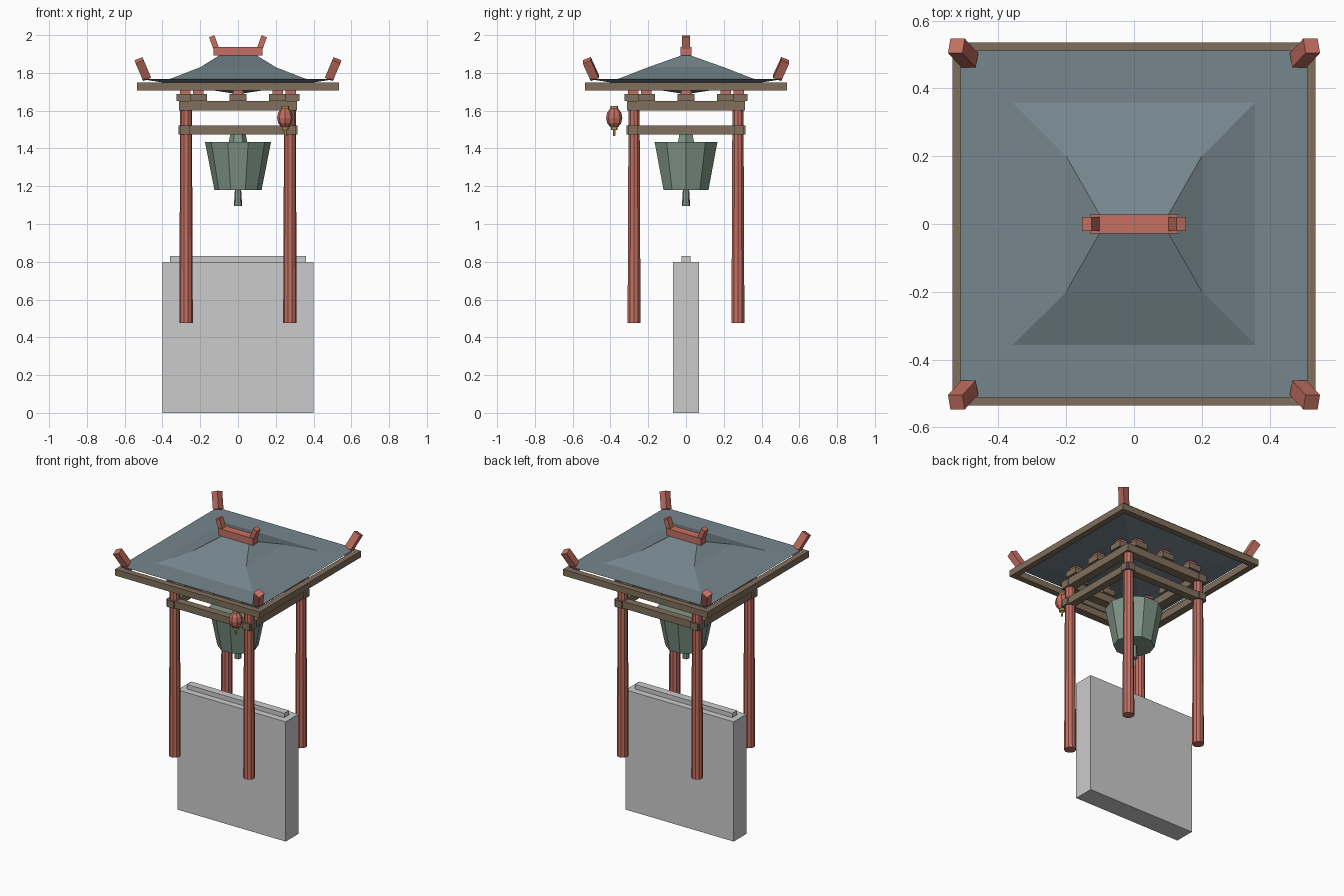
import bpy, bmesh
from math import pi, cos, sin

if "Cube" in bpy.data.objects:
    bpy.data.objects.remove(bpy.data.objects["Cube"])

def material(name, rgb):
    m = bpy.data.materials.new(name)
    m.diffuse_color = (*rgb, 1)
    m.use_nodes = True
    m.node_tree.nodes["Principled BSDF"].inputs["Base Color"].default_value = m.diffuse_color
    return m

RED = material("red_lacquer", (0.55, 0.16, 0.12))
WOOD = material("brown_wood", (0.22, 0.16, 0.11))
SLATE = material("slate", (0.18, 0.24, 0.27))
BRONZE = material("green_bronze", (0.22, 0.31, 0.25))
BRASS = material("brass", (0.6, 0.45, 0.12))

def finish(name, bm, mat, loc=(0, 0, 0), rot=(0, 0, 0)):
    bmesh.ops.recalc_face_normals(bm, faces=bm.faces)
    me = bpy.data.meshes.new(name)
    bm.to_mesh(me)
    bm.free()
    ob = bpy.data.objects.new(name, me)
    ob.location, ob.rotation_euler = loc, rot
    if mat:
        me.materials.append(mat)
    bpy.context.collection.objects.link(ob)
    return ob

def box(name, loc, size, mat=None, rot=(0, 0, 0)):
    bm = bmesh.new()
    bmesh.ops.create_cube(bm, size=1)
    bmesh.ops.scale(bm, vec=size, verts=bm.verts)
    return finish(name, bm, mat, loc, rot)

def loft(name, rings, mat, loc=(0, 0, 0), bottom_tip=None):
    # rings: lists of points, bottom to top; the bottom may end in a tip
    bm = bmesh.new()
    vs = [[bm.verts.new(p) for p in r] for r in rings]
    n = len(vs[0])
    for a, b in zip(vs, vs[1:]):
        for i in range(n):
            j = (i + 1) % n
            bm.faces.new((a[i], a[j], b[j], b[i]))
    bm.faces.new(vs[-1])
    if bottom_tip:
        tip = bm.verts.new(bottom_tip)
        for i in range(n):
            bm.faces.new((tip, vs[0][(i + 1) % n], vs[0][i]))
    else:
        bm.faces.new(vs[0][::-1])
    return finish(name, bm, mat, loc)

def turned(name, x, y, profile, sides, mat):
    rings = [[(r * cos(2 * pi * i / sides), r * sin(2 * pi * i / sides), z)
              for i in range(sides)] for r, z in profile]
    return loft(name, rings, mat, (x, y, 0))

# stone slab and its cap
box("stone_slab", (0, 0, 0.4), (0.8, 0.136, 0.8))
box("slab_cap", (0, 0, 0.815), (0.72, 0.05, 0.03))

# posts and upturned corner ornaments
for sx in (-1, 1):
    for sy in (-1, 1):
        turned("post", sx * 0.275, sy * 0.275, [(0.036, 0.475), (0.031, 1.6)], 10, RED)
        box("corner_ornament", (sx * 0.504, sy * 0.504, 1.82), (0.046, 0.046, 0.11),
            RED, (-0.4 * sy, 0.4 * sx, 0))

# rails, bracket blocks and eave frame, on all four sides
for s in (-1, 1):
    for along_x in (True, False):
        def place(u, v, z):
            return (u, v, z) if along_x else (v, u, z)
        box("lower_rail", place(0, s * 0.28, 1.498), place(0.63, 0.05, 0.046), WOOD)
        box("upper_rail", place(0, s * 0.28, 1.625), place(0.625, 0.06, 0.05), WOOD)
        box("eave_beam", place(0, s * 0.515, 1.727), place(1.07, 0.04, 0.042), WOOD)
        for u in (-0.21, 0, 0.21):
            box("bracket_block", place(u, s * 0.28, 1.67), place(0.09, 0.09, 0.038), WOOD)
            box("bracket_cap", place(u, s * 0.28, 1.7), place(0.055, 0.055, 0.03), RED)

# hipped roof with a curved slope and a shallow pyramid underside
profile = [(0.512, 0.512, 1.767), (0.357, 0.357, 1.769), (0.2, 0.2, 1.83), (0.1, 0.025, 1.892)]
loft("roof", [[(-a, -b, z), (a, -b, z), (a, b, z), (-a, b, z)] for a, b, z in profile],
     SLATE, bottom_tip=(0, 0, 1.687))

# ridge with horns
box("ridge_beam", (0, 0, 1.914), (0.26, 0.056, 0.046), RED)
for s in (-1, 1):
    box("ridge_horn", (s * 0.127, 0, 1.961), (0.03, 0.04, 0.07), RED, (0, 0.35 * s, 0))

# bell, crown and clapper
turned("bell", 0, 0, [(0.125, 1.18), (0.175, 1.435)], 10, BRONZE)
turned("bell_crown", 0, 0, [(0.05, 1.43), (0.035, 1.5)], 6, BRONZE)
turned("clapper", 0, 0, [(0.022, 1.095), (0.016, 1.19)], 8, BRONZE)

# hanging lantern
lx, ly = 0.25, -0.38
bm = bmesh.new()
bmesh.ops.create_uvsphere(bm, u_segments=8, v_segments=6, radius=0.043)
bmesh.ops.scale(bm, vec=(1, 1, 1.3), verts=bm.verts)
finish("lantern_body", bm, RED, (lx, ly, 1.562))
turned("lantern_top_cap", lx, ly, [(0.02, 1.608), (0.02, 1.624)], 8, BRASS)
turned("lantern_bottom_cap", lx, ly, [(0.018, 1.498), (0.018, 1.514)], 8, BRASS)
turned("lantern_tassel", lx, ly, [(0.006, 1.465), (0.009, 1.5)], 6, BRASS)
